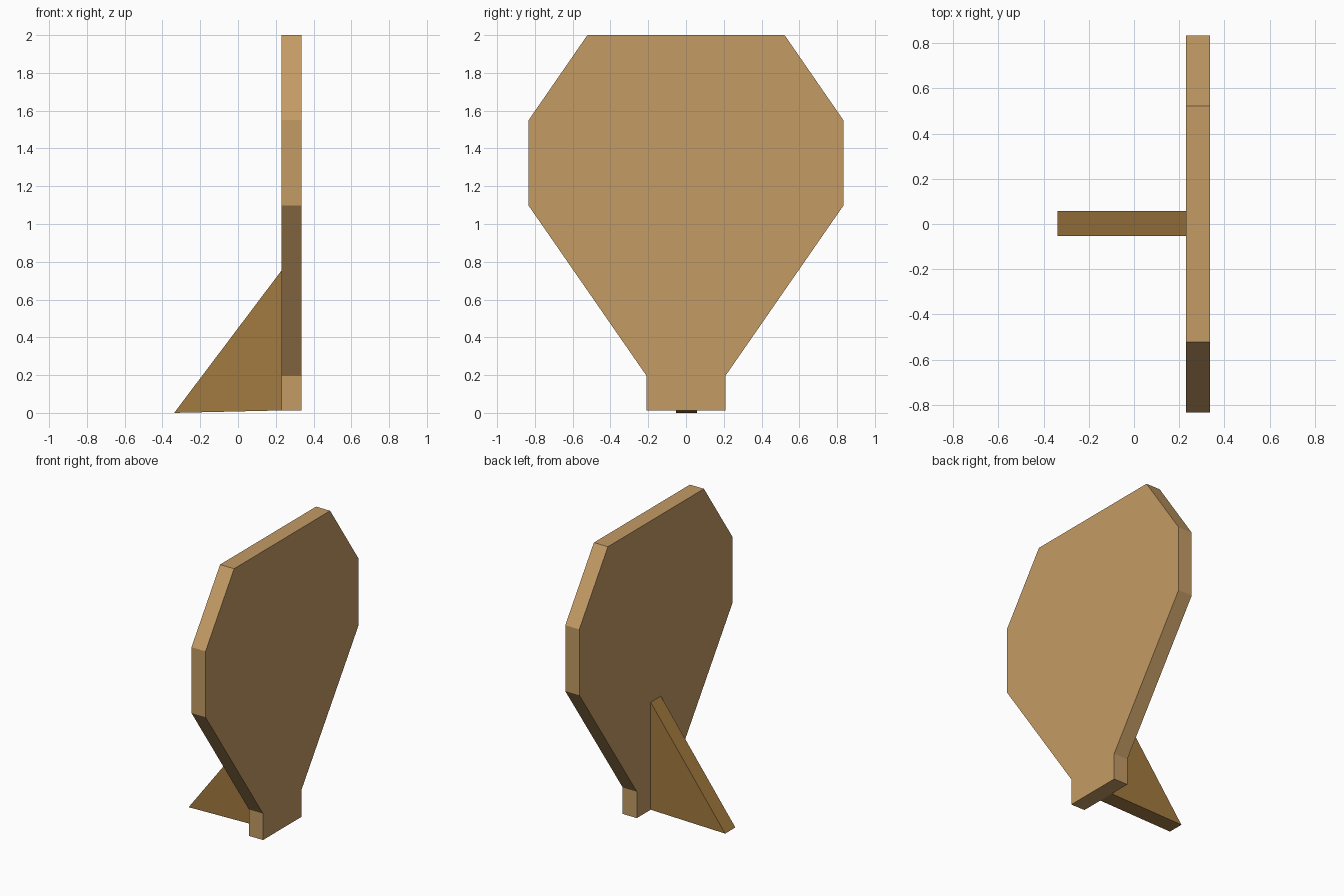
import bpy
import bmesh
from mathutils import Vector

if "Cube" in bpy.data.objects:
    bpy.data.objects.remove(bpy.data.objects["Cube"])


def material(name, color):
    mat = bpy.data.materials.new(name)
    mat.diffuse_color = (*color, 1)
    mat.use_nodes = True
    mat.node_tree.nodes["Principled BSDF"].inputs["Base Color"].default_value = mat.diffuse_color
    return mat


def slab(name, points, extrude, mat):
    """Extrude a flat outline along a vector into a closed solid."""
    bm = bmesh.new()
    face = bm.faces.new([bm.verts.new(p) for p in points])
    result = bmesh.ops.extrude_face_region(bm, geom=[face], use_keep_orig=True)
    moved = [g for g in result["geom"] if isinstance(g, bmesh.types.BMVert)]
    bmesh.ops.translate(bm, verts=moved, vec=Vector(extrude))
    bmesh.ops.recalc_face_normals(bm, faces=bm.faces)
    mesh = bpy.data.meshes.new(name)
    bm.to_mesh(mesh)
    bm.free()
    mesh.materials.append(mat)
    obj = bpy.data.objects.new(name, mesh)
    bpy.context.collection.objects.link(obj)
    return obj


light_wood = material("light_wood", (0.55, 0.33, 0.13))
dark_wood = material("dark_wood", (0.36, 0.195, 0.05))

# Upright board: half outline (y, z) mirrored across y = 0
half = [(0.208, 0.013), (0.208, 0.195), (0.833, 1.097), (0.833, 1.55), (0.522, 2.0)]
outline = half + [(-y, z) for y, z in reversed(half)]
slab("board", [(0.229, y, z) for y, z in outline], (0.107, 0, 0), light_wood)

# Triangular brace behind the board (x, z)
brace = [(-0.338, 0.0), (0.229, 0.013), (0.229, 0.752)]
slab("rear_brace", [(x, -0.054, z) for x, z in brace], (0, 0.111, 0), dark_wood)
